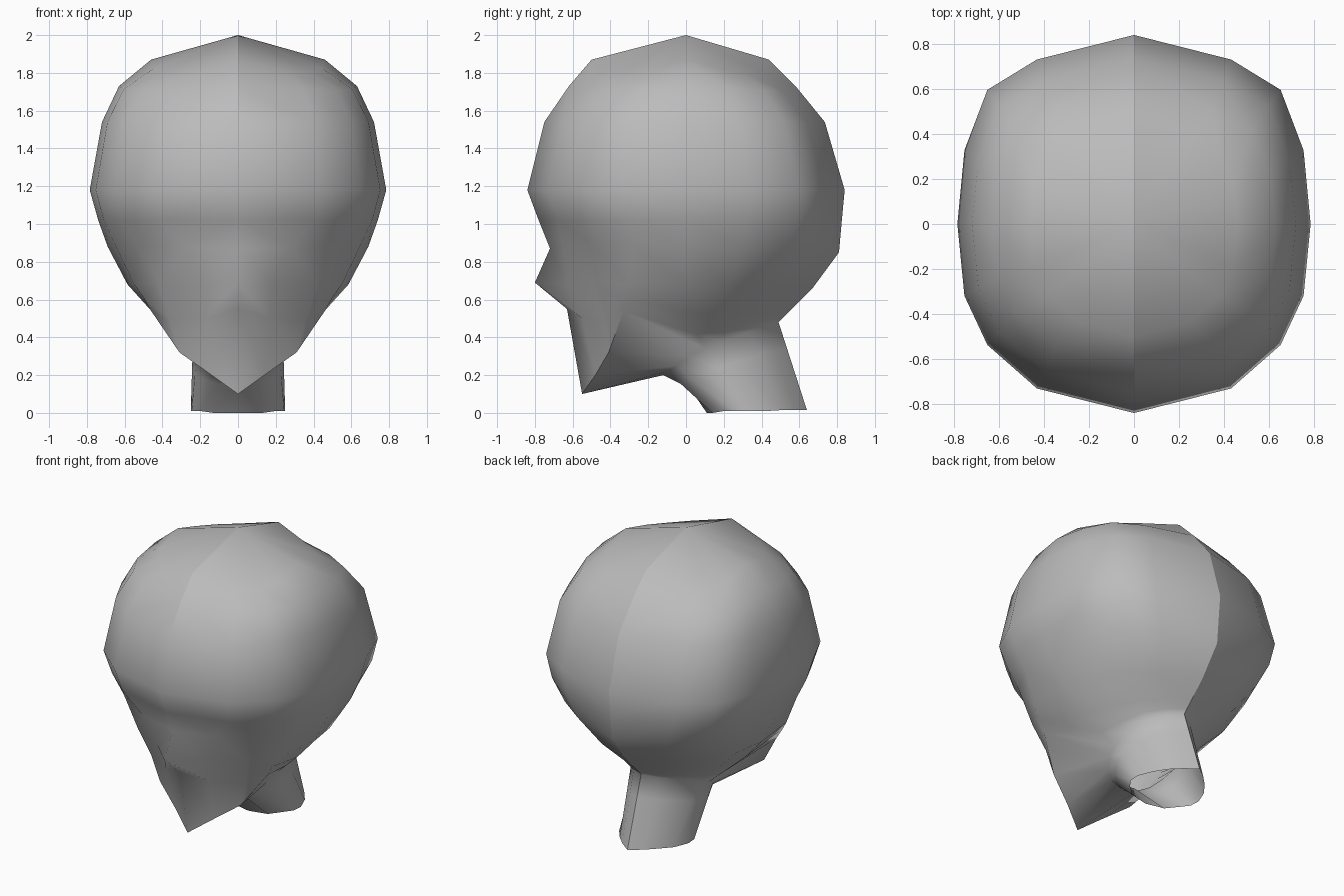
import bpy
import bmesh
from mathutils import Vector

cube = bpy.data.objects.get("Cube")
if cube:
    bpy.data.objects.remove(cube, do_unlink=True)

# One plain material for the whole bust
clay = bpy.data.materials.new("grey clay")
clay.use_nodes = True
colour = (0.5, 0.5, 0.5, 1)
clay.diffuse_color = colour
clay.node_tree.nodes["Principled BSDF"].inputs["Base Color"].default_value = colour

# Half outline of the skull seen from above, front to back
outline = [(0, -1), (.55, -.87), (.83, -.64), (.96, -.38), (1, 0),
           (.96, .39), (.83, .71), (.55, .87), (0, 1)]


def ring(z, width, front, back, droop=0):
    """Half ring scaled from the outline, its diagonals lowered by droop."""
    return [Vector((x * width, y * (back if y > 0 else -front),
                    z - droop * 2 * abs(x * y)))
            for x, y in outline]


def points(*coords):
    return [Vector(c) for c in coords]


def blend(a, b, t):
    return [p.lerp(q, t) for p, q in zip(a, b)]


# Cranium
rows = [ring(1.87, .46, -.5, .44, .06),
        ring(1.73, .63, -.62, .58, .02),
        ring(1.54, .72, -.75, .735),
        ring(1.18, .785, -.84, .84),
        ring(1.02, .74, -.78, .825)]

# Brow, nose, cheeks and base of the skull
brow = points((0, -.72, .87), (.28, -.65, .88), (.53, -.49, .89),
              (.65, -.28, .89), (.69, 0, .88), (.65, .3, .87),
              (.54, .55, .86), (.35, .69, .86), (0, .81, .85))
nose = points((0, -.8, .69), (.18, -.62, .68), (.42, -.49, .68),
              (.55, -.31, .68), (.585, 0, .68), (.54, .23, .67),
              (.42, .42, .66), (.25, .56, .65), (0, .67, .66))
mouth = points((0, -.63, .55), (.17, -.55, .5), (.36, -.43, .49),
               (.5, -.34, .61), (.45, 0, .53), (.38, .18, .51),
               (.28, .36, .53), (.14, .48, .54), (0, .55, .54))

# Neck, from under the chin to its open foot
neck_top = points((0, -.12, .2), (.1, -.1, .22), (.17, -.05, .25),
                  (.22, .02, .3), (.24, .1, .34), (.235, .2, .38),
                  (.19, .33, .43), (.1, .43, .46), (0, .49, .48))
neck_foot = points((0, .11, 0), (.13, .14, 0), (.2, .2, .01),
                   (.245, .26, .01), (.25, .33, .01), (.21, .43, .01),
                   (.15, .51, .015), (.08, .58, .015), (0, .64, .015))
throat = blend(neck_top, neck_foot, .3)
throat[0] = Vector((0, 0, .16))

# Jaw edge in front, blending into the nape behind
jaw = points((0, -.55, .1), (.14, -.48, .2), (.31, -.41, .32),
             (.46, -.33, .54)) + blend(mouth, neck_top, .6)[4:]

rows += [brow, nose, mouth, jaw, neck_top, throat, neck_foot]

# Skin the rows, with a fan for the crown
bm = bmesh.new()
crown = bm.verts.new((0, 0, 2))
grid = [[bm.verts.new(p) for p in row] for row in rows]
last = len(outline) - 1
for i in range(last):
    bm.faces.new((crown, grid[0][i], grid[0][i + 1]))
    for upper, lower in zip(grid, grid[1:]):
        bm.faces.new((upper[i], lower[i], lower[i + 1], upper[i + 1]))

# Mirror into a whole head
copy = bmesh.ops.duplicate(bm, geom=bm.verts[:] + bm.edges[:] + bm.faces[:])["geom"]
for v in copy:
    if isinstance(v, bmesh.types.BMVert):
        v.co.x = -v.co.x
bmesh.ops.reverse_faces(bm, faces=[f for f in copy if isinstance(f, bmesh.types.BMFace)])
bmesh.ops.remove_doubles(bm, verts=bm.verts, dist=.0005)

# Smooth skin with a crease over the crown, down the back and along the jaw
for f in bm.faces:
    f.smooth = True
for e in bm.edges:
    a, b = (v.co for v in e.verts)
    mid = (a + b) / 2
    on_seam = abs(a.x) + abs(b.x) < .001
    if on_seam and (mid.y > .1 or mid.z > 1.56):
        e.smooth = False
jaw_points = jaw[:4]
for e in bm.edges:
    if all(any((Vector((abs(v.co.x), v.co.y, v.co.z)) - p).length < .001
               for p in jaw_points) for v in e.verts):
        e.smooth = False

mesh = bpy.data.meshes.new("head")
bm.to_mesh(mesh)
bm.free()
mesh.materials.append(clay)
head = bpy.data.objects.new("head", mesh)
bpy.context.collection.objects.link(head)
